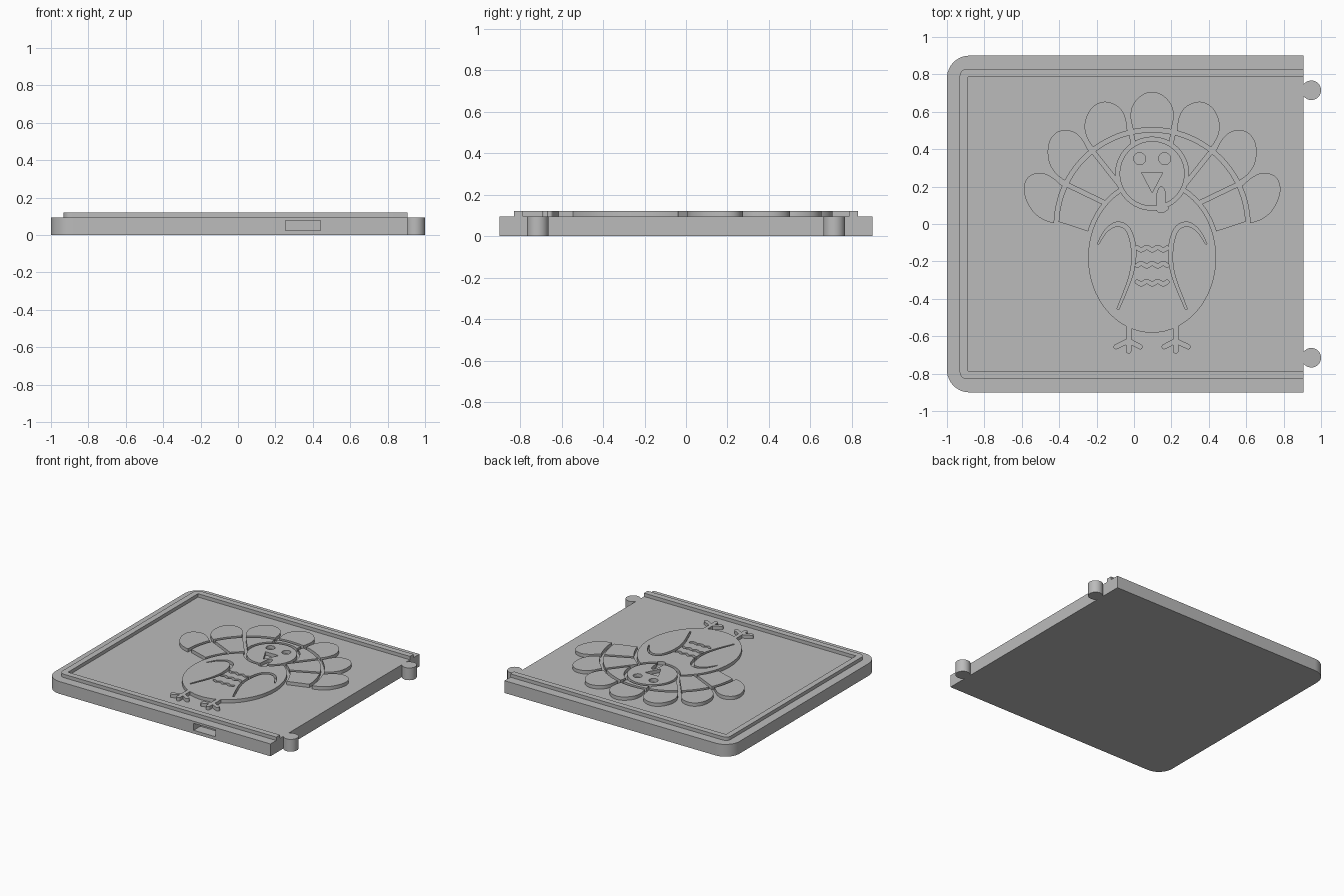
import bpy, bmesh
from math import sin, cos, pi, radians, atan2
from mathutils import Vector

cube = bpy.data.objects.get("Cube")
if cube:
    bpy.data.objects.remove(cube, do_unlink=True)

PLATE_Z, TOP_Z, SINK_Z = 0.094, 0.12, 0.085
SCALE, OX, OY = 0.00535, 0.097, -0.009      # relief drawing units and origin

grey = bpy.data.materials.new("plain grey")
grey.use_nodes = True
GREY = (0.5, 0.5, 0.5, 1)
grey.diffuse_color = GREY
grey.node_tree.nodes["Principled BSDF"].inputs["Base Color"].default_value = GREY


# --- outline helpers ---
def arc(cx, cy, rx, ry, a0=0, a1=360, n=64):
    steps = n if a1 - a0 == 360 else n + 1
    angles = [radians(a0 + (a1 - a0) * i / n) for i in range(steps)]
    return [(cx + rx * cos(a), cy + ry * sin(a)) for a in angles]


def smooth(pts, closed=False, n=6):
    """Catmull-Rom curve through the points."""
    p = [Vector(q) for q in pts]
    p = [p[-1]] + p + p[:2] if closed else [p[0]] + p + [p[-1]]
    out = []
    for a, b, c, d in zip(p, p[1:], p[2:], p[3:]):
        for i in range(n):
            t = i / n
            out.append((2 * b + (c - a) * t + (2 * a - 5 * b + 4 * c - d) * t * t
                        + (3 * b - a - 3 * c + d) * t ** 3) / 2)
    return out if closed else out + [p[-1]]


def stroke(path, r0, rmid=None, r1=None):
    """Outline of a round-ended line, optionally thicker in the middle."""
    p = [Vector(q) for q in path]
    rmid, r1 = rmid or r0, r1 or r0
    left, right = [], []
    for i in range(1, len(p) - 1):
        t = i / (len(p) - 1)
        end = r0 if t < 0.5 else r1
        r = end + (rmid - end) * min(1, 3 * min(t, 1 - t))
        d = (p[i + 1] - p[i - 1]).normalized()
        side = Vector((-d.y, d.x)) * r
        left.append(p[i] + side)
        right.append(p[i] - side)
    d0, d1 = p[1] - p[0], p[-1] - p[-2]
    a0, a1 = (atan2(d.y, d.x) * 180 / pi for d in (d0, d1))
    cap1 = arc(p[-1].x, p[-1].y, r1, r1, a1 + 90, a1 - 90, 8)
    cap0 = arc(p[0].x, p[0].y, r0, r0, a0 + 270, a0 + 90, 8)
    return left + cap1 + right[::-1] + cap0


def flip(pts):
    return [(-q[0], q[1]) for q in pts]


# --- solid helpers ---
def prism(name, outline, z0, z1):
    bm = bmesh.new()
    face = bm.faces.new([bm.verts.new((q[0], q[1], z0)) for q in outline])
    walls = bmesh.ops.extrude_face_region(bm, geom=[face])["geom"]
    top = [v for v in walls if isinstance(v, bmesh.types.BMVert)]
    bmesh.ops.translate(bm, verts=top, vec=(0, 0, z1 - z0))
    bmesh.ops.recalc_face_normals(bm, faces=bm.faces[:])
    mesh = bpy.data.meshes.new(name)
    bm.to_mesh(mesh)
    bm.free()
    mesh.materials.append(grey)
    obj = bpy.data.objects.new(name, mesh)
    bpy.context.scene.collection.objects.link(obj)
    return obj


def relief(name, outline, z0=SINK_Z, z1=TOP_Z):
    return prism(name, [(OX + q[0] * SCALE, OY + q[1] * SCALE) for q in outline], z0, z1)


def combine(obj, tool, operation):
    mod = obj.modifiers.new("combine", 'BOOLEAN')
    mod.operation, mod.solver, mod.object = operation, 'EXACT', tool
    bpy.context.view_layer.objects.active = obj
    bpy.ops.object.modifier_apply(modifier=mod.name)
    bpy.data.objects.remove(tool, do_unlink=True)


def engrave(obj, *outlines):
    for o in outlines:
        combine(obj, relief("cutter", o, 0.05, 0.2), 'DIFFERENCE')


def finish(obj):
    bpy.ops.object.select_all(action='DESELECT')
    obj.select_set(True)
    bpy.context.view_layer.objects.active = obj
    bpy.ops.object.shade_smooth_by_angle(angle=radians(30))


# --- plate with hinge knobs and latch slot ---
EDGE = 0.905
outline = ([(EDGE, -0.9), (EDGE, 0.9)] + arc(-0.88, 0.78, 0.12, 0.12, 90, 180, 12)
           + arc(-0.88, -0.78, 0.12, 0.12, 180, 270, 12))
plate = prism("plate", outline, 0, PLATE_Z)
for y in (-0.715, 0.715):
    combine(plate, prism("knob", arc(0.948, y, 0.052, 0.052, n=32), 0, PLATE_Z), 'UNION')
slot = [(0.255, -0.95), (0.44, -0.95), (0.44, -0.82), (0.255, -0.82)]
combine(plate, prism("slot", slot, 0.025, 0.078), 'DIFFERENCE')
finish(plate)

# --- raised rim, open on the hinge side ---
rim = ([(EDGE, 0.83)] + arc(-0.89, 0.79, 0.042, 0.04, 90, 180, 8)
       + arc(-0.89, -0.79, 0.042, 0.04, 180, 270, 8)
       + [(EDGE, -0.83), (EDGE, -0.785), (-0.888, -0.785), (-0.888, 0.785), (EDGE, 0.785)])
finish(prism("rim", rim, SINK_Z, TOP_Z))

# --- bird head with eyes, beak and wattle ---
HEAD, BODY = (0, 52), (0, -32)
wattle = smooth([(4.5, 16), (5, 32), (8.5, 39), (12.5, 35), (13.5, 22), (16, 17), (10, 13)], True)
head = relief("head", arc(*HEAD, 32.5, 32.5))
engrave(head, arc(-12.5, 67, 6, 6, n=24), arc(12.5, 67, 6, 6, n=24),
        [(-10.5, 53), (10.5, 53), (0, 33)], wattle)
finish(head)

# --- bird body, with feet joined on, and wing and chest grooves ---
body = relief("body", arc(*BODY, 64, 75))
leg = stroke([(23.5, -95), (23.5, -125)], 2.8)
inner_toe = stroke([(23.5, -115), (12, -121)], 2.6)
outer_toe = stroke([(23.5, -115), (36, -121)], 2.6)
for part in (leg, inner_toe, outer_toe):
    for side in (part, flip(part)):
        combine(body, relief("foot", side), 'UNION')
wing = stroke(smooth([(-54, -18), (-46, -5), (-35, 1.5), (-24, -4), (-18.5, -24),
                      (-21, -49), (-34, -83)]), 0.6, 2.2, 1.0)
engrave(body, arc(*HEAD, 36.5, 36.5), wattle, wing, flip(wing))
for y, sign in ((-23, 1), (-39, -1), (-57, 1)):
    wave = [(x / 2, y - sign * 1.2 * cos(x * pi / 11)) for x in range(-30, 31)]
    engrave(body, stroke(wave, 2))
finish(body)

# --- tail fan, split by grooves that follow the feathers ---
STEP = 180 / 7
fan = relief("tail_fan", arc(0, 0, 93.5, 93.5, 2.4, 177.6) + [(-50, -10.3), (50, -10.3)])
engrave(fan, arc(*BODY, 68, 79), arc(*HEAD, 36.5, 36.5))
for i in range(1, 7):
    a = radians(i * STEP)
    engrave(fan, stroke([(20 * cos(a), 20 * sin(a)), (110 * cos(a), 110 * sin(a))], 2.1))
finish(fan)

# --- seven outer feathers, leaning up towards the top ---
side = [(96.2, 19), (108, 21.5), (119, 20), (128, 13.5), (133, 5)]
tip = smooth([(r, -w) for r, w in side] + side[::-1])
for i in range(7):
    a = radians((i + 0.5) * STEP)
    lean = 0.11 * (3 - i)
    pts = []
    for r, w in tip + [(97.6, 9.5), (98, 0), (97.6, -9.5)]:
        w += lean * max(0, r - 98)
        pts.append((r * cos(a) - w * sin(a), r * sin(a) + w * cos(a)))
    finish(relief(f"feather_{i + 1}", pts))
